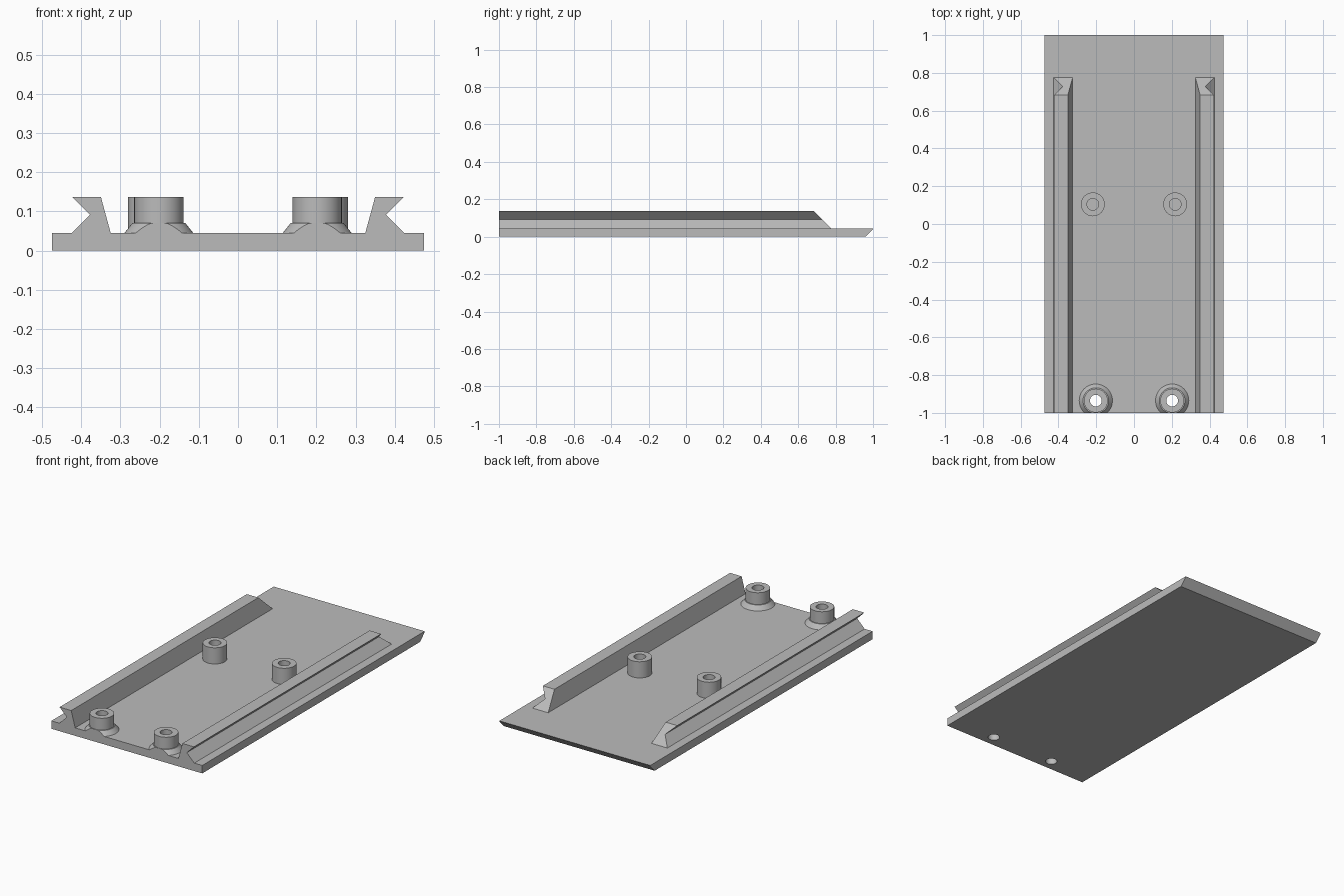
import bpy, bmesh, math
from mathutils import Vector

if "Cube" in bpy.data.objects:
    bpy.data.objects.remove(bpy.data.objects["Cube"], do_unlink=True)

PLATE_TOP, TOP = 0.045, 0.137
FRONT = -1.0
HOLE = 0.031

grey = bpy.data.materials.new("matte grey")
grey.use_nodes = True
grey.diffuse_color = (0.5, 0.5, 0.5, 1)
grey.node_tree.nodes["Principled BSDF"].inputs["Base Color"].default_value = (0.5, 0.5, 0.5, 1)


def finish(bm, name, smooth=False):
    bmesh.ops.recalc_face_normals(bm, faces=bm.faces)
    mesh = bpy.data.meshes.new(name)
    bm.to_mesh(mesh)
    bm.free()
    mesh.materials.append(grey)
    obj = bpy.data.objects.new(name, mesh)
    bpy.context.collection.objects.link(obj)
    bpy.ops.object.select_all(action='DESELECT')
    obj.select_set(True)
    bpy.context.view_layer.objects.active = obj
    if smooth:
        bpy.ops.object.shade_smooth_by_angle(angle=math.radians(30))
    return obj


def prism(name, profile, back):
    """Extrude an (x, z) profile from the front to y = back(z)."""
    bm = bmesh.new()
    near = [bm.verts.new((x, FRONT, z)) for x, z in profile]
    far = [bm.verts.new((x, back(z), z)) for x, z in profile]
    bm.faces.new(near)
    bm.faces.new(far)
    n = len(profile)
    for i in range(n):
        j = (i + 1) % n
        bm.faces.new((near[i], near[j], far[j], far[i]))
    return finish(bm, name)


def lathe(name, profile, x, y, trim=False):
    """Revolve a closed (radius, z) profile about a vertical axis."""
    bm = bmesh.new()
    verts = [bm.verts.new((x + r, y, z)) for r, z in profile]
    edges = [bm.edges.new((verts[i - 1], verts[i])) for i in range(len(verts))]
    bmesh.ops.spin(bm, geom=verts + edges, cent=(x, y, 0), axis=(0, 0, 1),
                   angle=math.tau, steps=48)
    bmesh.ops.remove_doubles(bm, verts=bm.verts, dist=1e-5)
    if trim:
        # Cut the foot flush with the front edge of the plate
        cut = bmesh.ops.bisect_plane(bm, geom=bm.verts[:] + bm.edges[:] + bm.faces[:],
                                     plane_co=Vector((0, FRONT, 0)),
                                     plane_no=Vector((0, -1, 0)), clear_outer=True)
        rim = [e for e in cut["geom_cut"] if isinstance(e, bmesh.types.BMEdge)]
        bmesh.ops.holes_fill(bm, edges=rim, sides=0)
    return finish(bm, name, smooth=True)


# Base plate with the back edge undercut
W = 0.475
plate = prism("base_plate",
              [(-W, 0), (W, 0), (W, 0.04), (W, PLATE_TOP), (-W, PLATE_TOP), (-W, 0.04)],
              lambda z: min(1.0, 0.96 + z))

# Rails with a V groove outside and a sloped back end
rail = [(0.325, PLATE_TOP), (0.35, TOP), (0.423, TOP), (0.378, 0.092), (0.425, PLATE_TOP)]
for side, s in (("left", 1), ("right", -1)):
    prism(side + "_rail", [(s * x, z) for x, z in rail],
          lambda z: 0.775 - (z - PLATE_TOP))

    # Back boss with a blind hole
    lathe("back_" + side + "_boss",
          [(HOLE, PLATE_TOP), (0.063, PLATE_TOP), (0.063, TOP), (HOLE, TOP)],
          s * 0.218, 0.104)

    # Front boss with a flared foot and a hole through the plate
    x, y = s * 0.202, -0.935
    lathe("front_" + side + "_boss",
          [(HOLE, PLATE_TOP), (0.088, PLATE_TOP), (0.068, 0.07), (0.063, 0.07),
           (0.063, TOP), (HOLE, TOP)], x, y, trim=True)

    bpy.ops.mesh.primitive_cylinder_add(vertices=48, radius=HOLE, depth=0.3, location=(x, y, 0))
    cutter = bpy.context.object
    cutter.name = "hole_cutter"
    cutter.hide_render = True
    cutter.data.materials.append(grey)
    bpy.context.view_layer.objects.active = plate
    mod = plate.modifiers.new("hole", 'BOOLEAN')
    mod.object = cutter
    mod.operation = 'DIFFERENCE'
    mod.solver = 'EXACT'
    bpy.ops.object.modifier_apply(modifier=mod.name)
    bpy.data.objects.remove(cutter, do_unlink=True)
